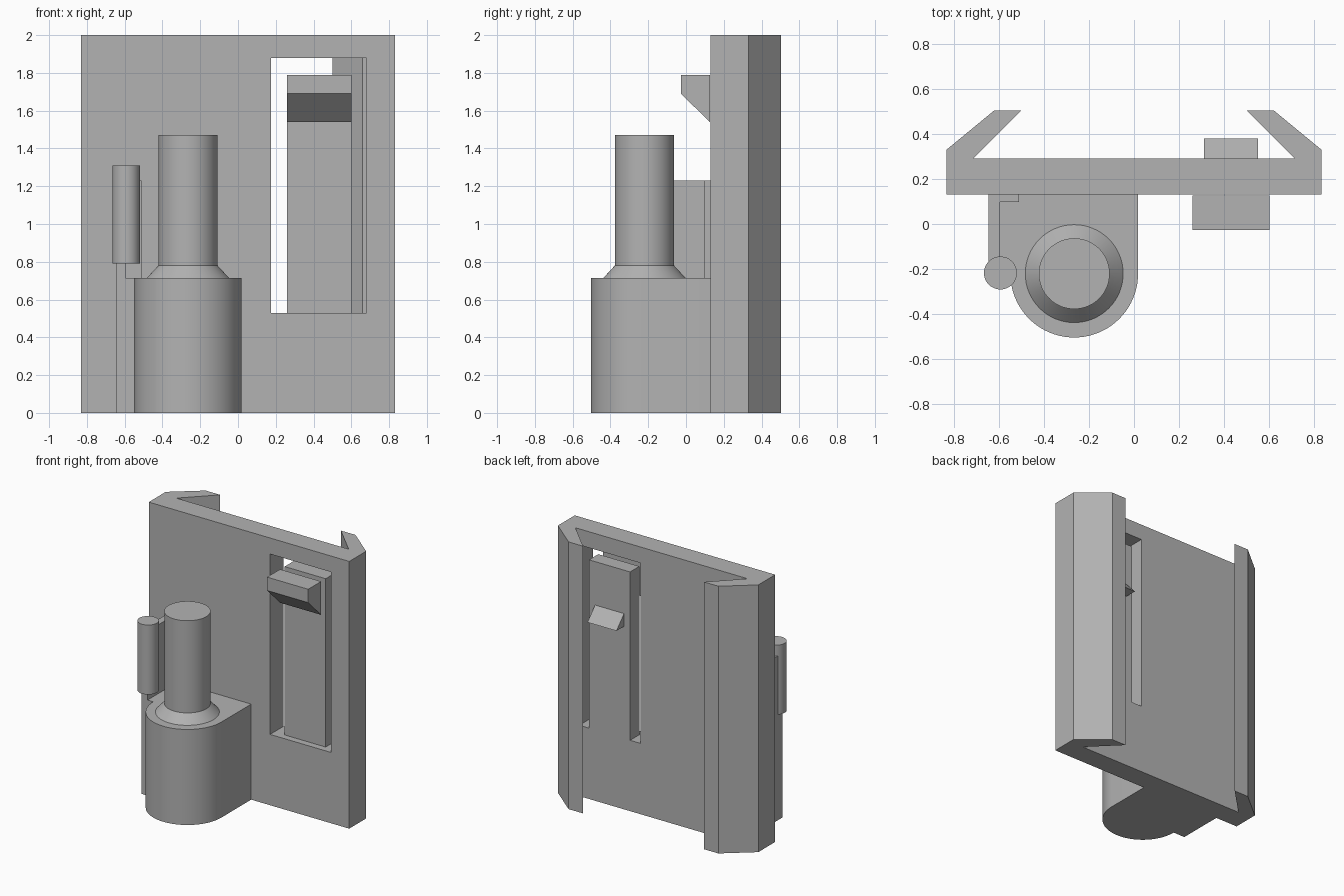
import bpy, bmesh, math
from mathutils import Vector

old = bpy.data.objects.get("Cube")
if old:
    bpy.data.objects.remove(old, do_unlink=True)

GREY = (0.45, 0.45, 0.45, 1.0)
mat = bpy.data.materials.new("plain grey")
mat.use_nodes = True
mat.diffuse_color = GREY
mat.node_tree.nodes["Principled BSDF"].inputs["Base Color"].default_value = GREY


def prism(name, points, start, end, axis="z", smooth=False):
    """Extrude a closed profile: (x, y) along z, or (y, z) along x."""
    place = (lambda a, b, h: (a, b, h)) if axis == "z" else (lambda a, b, h: (h, a, b))
    bm = bmesh.new()
    face = bm.faces.new([bm.verts.new(place(a, b, start)) for a, b in points])
    out = bmesh.ops.extrude_face_region(bm, geom=[face])
    moved = [v for v in out["geom"] if isinstance(v, bmesh.types.BMVert)]
    bmesh.ops.translate(bm, verts=moved, vec=Vector(place(0, 0, end - start)))
    bmesh.ops.recalc_face_normals(bm, faces=bm.faces)
    mesh = bpy.data.meshes.new(name)
    bm.to_mesh(mesh)
    bm.free()
    mesh.materials.append(mat)
    ob = bpy.data.objects.new(name, mesh)
    bpy.context.collection.objects.link(ob)
    if smooth:
        activate(ob)
        bpy.ops.object.shade_smooth_by_angle(angle=math.radians(30))
    return ob


def activate(ob):
    bpy.ops.object.select_all(action="DESELECT")
    ob.select_set(True)
    bpy.context.view_layer.objects.active = ob


def arc(cx, cy, r, a0, a1, n):
    return [(cx + r * math.cos(a0 + (a1 - a0) * i / n),
             cy + r * math.sin(a0 + (a1 - a0) * i / n)) for i in range(n + 1)]


def box(name, x0, x1, y0, y1, z0, z1):
    return prism(name, [(x0, y0), (x1, y0), (x1, y1), (x0, y1)], z0, z1)


def circle(cx, cy, r, n=64):
    return arc(cx, cy, r, 0, math.tau, n)[:-1]


FRONT, BACK = 0.13, 0.29          # plate faces
CX, CY = -0.265, -0.22            # pivot axis

# Back plate with two inward-folded rails
half = [(0.83, FRONT), (0.83, 0.33), (0.62, 0.503), (0.5, 0.503), (0.713, BACK)]
plate = prism("back_plate", half + [(-x, y) for x, y in reversed(half)], 0, 2)

# Slot around the spring tongue
cutter = box("slot_cutter", 0.175, 0.68, 0, 0.345, 0.53, 1.88)
cutter.hide_render = True
mod = plate.modifiers.new("slot", "BOOLEAN")
mod.operation = "DIFFERENCE"
mod.solver = "EXACT"
mod.object = cutter
activate(plate)
bpy.ops.object.modifier_apply(modifier=mod.name)
bpy.data.objects.remove(cutter, do_unlink=True)

# Spring tongue, front catch and rear wedge
box("spring_tongue", 0.26, 0.6, 0.18, BACK, 0.53, 1.79)
prism("front_catch", [(-0.027, 1.79), (-0.027, 1.69), (0.126, 1.54), (0.126, 1.79)],
      0.26, 0.6, "x")
prism("rear_wedge", [(BACK, 1.465), (0.38, 1.37), (BACK, 1.37)], 0.31, 0.55, "x")

# Rounded pivot block with a square left shoulder
outline = [(0.018, FRONT), (-0.645, FRONT), (-0.645, CY)]
outline += arc(CX, CY, 0.283, math.pi, math.tau, 40)
prism("pivot_block", outline, 0, 0.715, smooth=True)

# Pivot post: tapered collar and shaft turned as one piece
bm = bmesh.new()
rings = []
for r, z in [(0.217, 0.715), (0.157, 0.78), (0.157, 1.47)]:
    rings.append([bm.verts.new((x, y, z)) for x, y in circle(CX, CY, r)])
for low, high in zip(rings, rings[1:]):
    for i in range(len(low)):
        j = (i + 1) % len(low)
        bm.faces.new((low[i], low[j], high[j], high[i]))
bm.faces.new(rings[-1])
bm.faces.new(rings[0][::-1])
mesh = bpy.data.meshes.new("pivot_post")
bm.to_mesh(mesh)
bm.free()
mesh.materials.append(mat)
post = bpy.data.objects.new("pivot_post", mesh)
bpy.context.collection.objects.link(post)
activate(post)
bpy.ops.object.shade_smooth_by_angle(angle=math.radians(30))

# Side arm with a foot against the plate, and its round end pin
prism("side_arm", [(-0.645, FRONT), (-0.645, CY), (-0.595, CY), (-0.595, 0.097),
                   (-0.51, 0.097), (-0.51, FRONT)], 0.715, 1.23)
prism("end_pin", circle(-0.592, -0.217, 0.073, 48), 0.79, 1.31, smooth=True)
